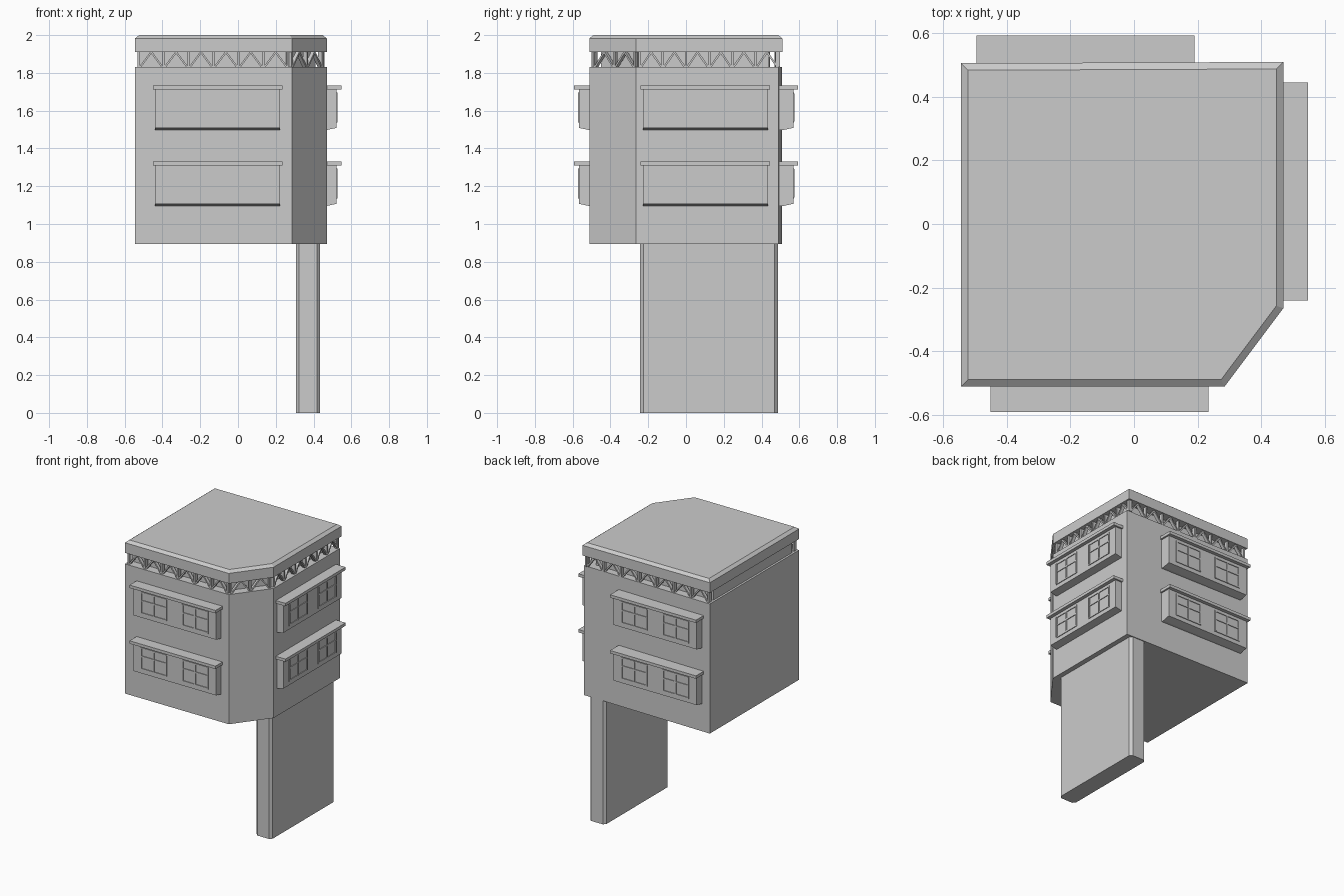
import bpy
import bmesh
from math import atan2, pi
from mathutils import Matrix, Vector

cube = bpy.data.objects.get("Cube")
if cube:
    bpy.data.objects.remove(cube, do_unlink=True)

GREY = (0.6, 0.6, 0.6, 1)
concrete = bpy.data.materials.new("plain grey")
concrete.use_nodes = True
concrete.diffuse_color = GREY
concrete.node_tree.nodes["Principled BSDF"].inputs["Base Color"].default_value = GREY

# Local wall frame: x along the wall, -y outward, z up
ELEVATION = Matrix.Rotation(pi / 2, 4, "X")              # (along, up) profile, extruded outward
SECTION = Matrix(((0, 0, 1, 0), (-1, 0, 0, 0), (0, 1, 0, 0), (0, 0, 0, 1)))  # (out, up) profile


def prism(bm, points, low, high, matrix=Matrix()):
    """Extrude a 2D outline between two levels; return the top face."""
    rings = [[bm.verts.new(matrix @ Vector((a, b, level))) for a, b in points]
             for level in (low, high)]
    bm.faces.new(rings[0][::-1])
    top = bm.faces.new(rings[1])
    n = len(points)
    for i in range(n):
        j = (i + 1) % n
        bm.faces.new((rings[0][i], rings[0][j], rings[1][j], rings[1][i]))
    return top


def rect(x0, x1, y0, y1):
    return [(x0, y0), (x1, y0), (x1, y1), (x0, y1)]


def finish(bm, name, matrix=Matrix()):
    bmesh.ops.recalc_face_normals(bm, faces=bm.faces[:])
    mesh = bpy.data.meshes.new(name)
    bm.to_mesh(mesh)
    bm.free()
    mesh.materials.append(concrete)
    obj = bpy.data.objects.new(name, mesh)
    obj.matrix_world = matrix
    bpy.context.collection.objects.link(obj)
    return obj


# Supporting pier with chamfered corners
x0, x1, y0, y1, c = 0.307, 0.435, -0.243, 0.486, 0.017
bm = bmesh.new()
prism(bm, [(x0 + c, y0), (x1 - c, y0), (x1, y0 + c), (x1, y1 - c),
           (x1 - c, y1), (x0 + c, y1), (x0, y1 - c), (x0, y0 + c)], 0, 0.9)
finish(bm, "support_pier")

# Main block, with one corner cut off
front = [(-0.545, -0.512), (0.285, -0.512), (0.47, -0.265)]
bm = bmesh.new()
prism(bm, front + [(0.47, 0.49), (-0.545, 0.507)], 0.895, 1.83)
finish(bm, "main_block")

# Recessed wall under the roof
bm = bmesh.new()
prism(bm, [(-0.53, -0.45), (0.255, -0.45), (0.41, -0.245), (0.41, 0.44), (-0.53, 0.445)],
      1.82, 1.92)
finish(bm, "recessed_wall")

# Roof slab with a sloped rim
roof = front + [(0.47, 0.51), (-0.545, 0.506)]
bm = bmesh.new()
top = prism(bm, roof, 1.91, 1.983)
bm.normal_update()
bmesh.ops.inset_region(bm, faces=[top], thickness=0.022, depth=0.017, use_even_offset=True)
finish(bm, "roof_slab")


# Row of struts between block and roof
def strut_row(name, start, end, cells):
    start, end = Vector(start), Vector(end)
    span = end - start
    margin, w, height = 0.02, 0.006, 0.08
    step = (span.length - 2 * margin) / cells
    bm = bmesh.new()
    for i in range(cells + 1):
        u = margin + i * step
        prism(bm, rect(u - w, u + w, 0, height), -0.037, -0.012, ELEVATION)
        if i < cells:
            mid = u + step / 2
            for foot in (u + w, u + step - w):
                prism(bm, [(foot - w, 0), (foot + w, 0), (mid + w, height), (mid - w, height)],
                      -0.036, -0.013, ELEVATION)
    place = Matrix.Translation((start.x, start.y, 1.83))
    finish(bm, name, place @ Matrix.Rotation(atan2(span.y, span.x), 4, "Z"))


names = ["front", "corner", "left", "back"]
for i, (name, cells) in enumerate(zip(names, (6, 2, 6, 7))):
    strut_row(name + "_struts", roof[i], roof[i + 1], cells)


# Projecting window bay with canopy and two framed windows
def window_bay(name, place):
    bm = bmesh.new()
    half, out = 0.331, 0.055
    prism(bm, [(-0.03, 0), (0, 0), (out, 0.012), (out, 0.22), (-0.03, 0.22)],
          -half, half, SECTION)
    finish(bm, name + "_bay", place)

    bm = bmesh.new()
    prism(bm, rect(-0.03, 0.08, 0.215, 0.236), -0.343, 0.343, SECTION)
    finish(bm, name + "_canopy", place)

    bm = bmesh.new()
    w, h, low, high = 0.005, 0.1, 0.045, 0.195
    for middle in (-0.165, 0.165):
        for u in (middle - h, middle, middle + h):
            prism(bm, rect(u - w, u + w, low, high), out - 0.004, out + 0.006, ELEVATION)
        for z in (low, (low + high) / 2 + 0.015, high):
            prism(bm, rect(middle - h - w, middle + h + w, z - w, z + w),
                  out - 0.004, out + 0.005, ELEVATION)
    finish(bm, name + "_window_frames", place)


sides = {"front": (-0.108, -0.512, 0), "left": (0.467, 0.103, pi / 2), "back": (-0.152, 0.513, pi)}
for floor, base in (("lower", 1.095), ("upper", 1.497)):
    for side, (x, y, turn) in sides.items():
        place = Matrix.Translation((x, y, base)) @ Matrix.Rotation(turn, 4, "Z")
        window_bay(floor + "_" + side, place)
